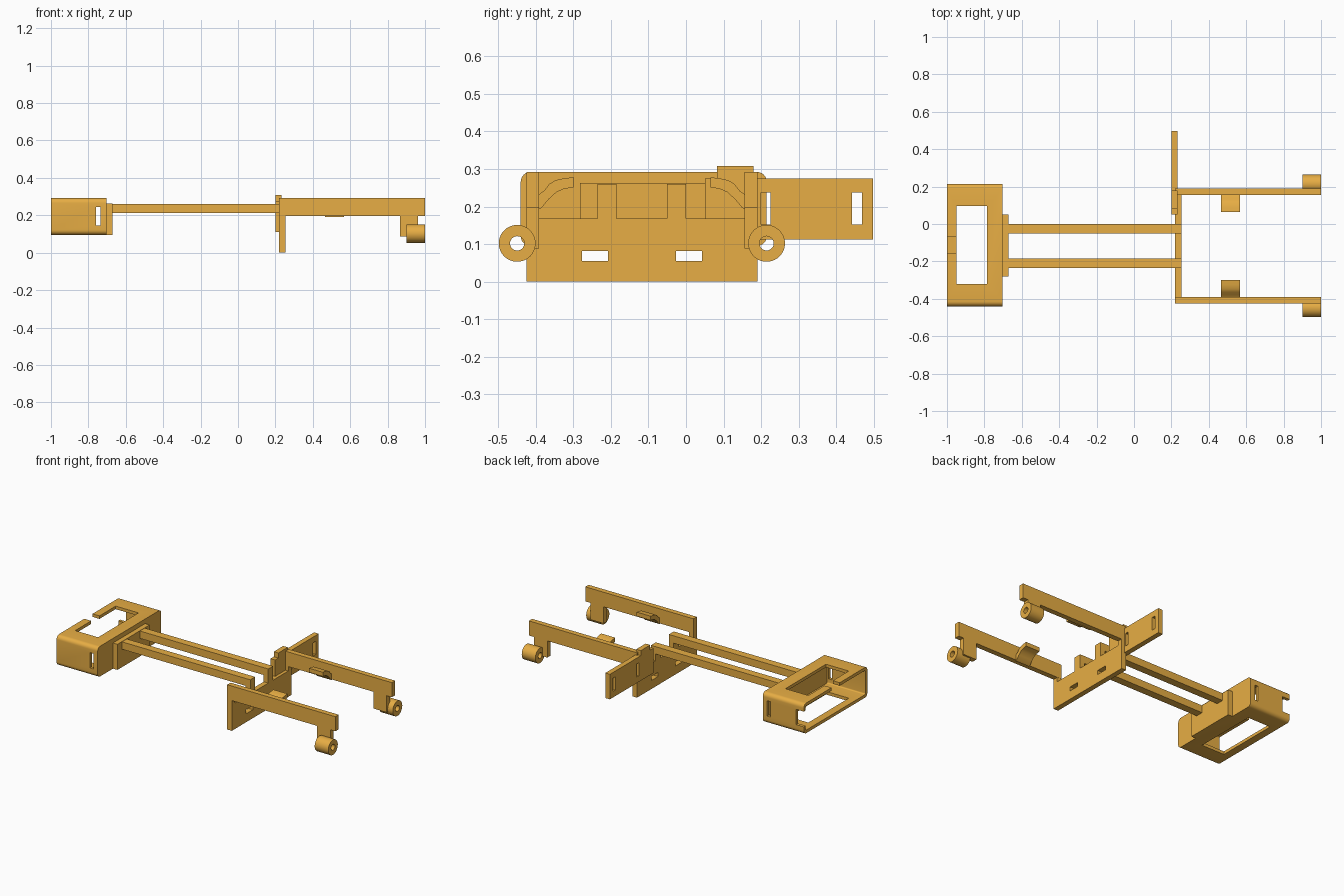
import bpy, bmesh, math

if "Cube" in bpy.data.objects:
    bpy.data.objects.remove(bpy.data.objects["Cube"])

MID = -0.1175  # symmetry plane of the chassis (y)

# Amber plastic
amber = bpy.data.materials.new("amber_plastic")
amber.diffuse_color = (0.8, 0.42, 0.058, 1)
amber.use_nodes = True
amber.node_tree.nodes["Principled BSDF"].inputs["Base Color"].default_value = amber.diffuse_color


def prism(name, axis, pts, lo, hi):
    """Extrude a profile: axis X takes (y, z) points, axis Y takes (x, z)."""
    bm = bmesh.new()
    def put(p, t):
        return (t, p[0], p[1]) if axis == 'X' else (p[0], t, p[1])
    vs = [bm.verts.new(put(p, lo)) for p in pts]
    ws = [bm.verts.new(put(p, hi)) for p in pts]
    n = len(pts)
    bm.faces.new(vs)
    bm.faces.new(ws[::-1])
    for i in range(n):
        bm.faces.new((vs[i], ws[i], ws[(i + 1) % n], vs[(i + 1) % n]))
    bmesh.ops.recalc_face_normals(bm, faces=bm.faces)
    me = bpy.data.meshes.new(name)
    bm.to_mesh(me)
    bm.free()
    me.materials.append(amber)
    ob = bpy.data.objects.new(name, me)
    bpy.context.collection.objects.link(ob)
    return ob


def box(name, x0, x1, y0, y1, z0, z1):
    return prism(name, 'X', [(y0, z0), (y1, z0), (y1, z1), (y0, z1)], x0, x1)


def rounded(y0, y1, z0, z1, r, seg=6):
    pts = []
    for cy, cz, a in ((y1 - r, z1 - r, 0), (y0 + r, z1 - r, 90),
                      (y0 + r, z0 + r, 180), (y1 - r, z0 + r, 270)):
        for i in range(seg + 1):
            t = math.radians(a + 90 * i / seg)
            pts.append((cy + r * math.cos(t), cz + r * math.sin(t)))
    return pts


def circle(cy, cz, r, n=40):
    return [(cy + r * math.cos(2 * math.pi * i / n),
             cz + r * math.sin(2 * math.pi * i / n)) for i in range(n)]


def cut(ob, *cutters):
    for c in cutters:
        m = ob.modifiers.new("cut", 'BOOLEAN')
        m.operation, m.solver, m.object = 'DIFFERENCE', 'EXACT', c
    dg = bpy.context.evaluated_depsgraph_get()
    me = bpy.data.meshes.new_from_object(ob.evaluated_get(dg))
    ob.modifiers.clear()
    ob.data = me
    for c in cutters:
        bpy.data.objects.remove(c)
    return ob


def smooth(ob):
    bpy.ops.object.select_all(action='DESELECT')
    ob.select_set(True)
    bpy.context.view_layer.objects.active = ob
    bpy.ops.object.shade_smooth_by_angle(angle=math.radians(30))


# Hollow end housing, open at the -x end
Y0, Y1, Z0, Z1, T = -0.44, 0.215, 0.095, 0.292, 0.02
housing = prism("end_housing", 'X', rounded(Y0, Y1, Z0, Z1, 0.026), -1.0, -0.704)
cut(housing,
    prism("cavity", 'X', rounded(Y0 + T, Y1 - T, Z0 + T, Z1 - T, 0.008), -1.1, -0.704 - T),
    box("window", -0.95, -0.785, -0.32, 0.097, 0, 0.5),
    box("top_gap", -1.1, -0.94, -0.155, -0.07, 0.2, 0.5),
    box("side_slots", -0.76, -0.735, -0.6, 0.6, 0.145, 0.245),
    box("side_notch", -1.1, -0.945, 0.15, 0.3, 0.145, 0.245))
smooth(housing)

# Mounting plate on the housing
box("housing_bracket", -0.706, -0.672, -0.282, 0.05, 0.095, 0.262)

# Cross plate with two posts that carry the rails
plate = prism("cross_plate", 'X', [
    (-0.425, 0), (0.19, 0), (0.19, 0.2), (0.157, 0.2), (0.157, 0.168),
    (0, 0.168), (0, 0.26), (-0.05, 0.26), (-0.05, 0.168),
    (-0.185, 0.168), (-0.185, 0.26), (-0.235, 0.26), (-0.235, 0.168),
    (-0.392, 0.168), (-0.392, 0.2), (-0.425, 0.2)], 0.22, 0.253)
cut(plate,
    box("slot", 0.1, 0.4, -0.277, -0.208, 0.055, 0.082),
    box("slot", 0.1, 0.4, -0.027, 0.042, 0.055, 0.082))

# Side panel with raised tab
panel = prism("side_panel", 'X', [
    (0.05, 0.112), (0.498, 0.112), (0.498, 0.275), (0.18, 0.275),
    (0.18, 0.308), (0.083, 0.308), (0.083, 0.275), (0.05, 0.275)], 0.2, 0.233)
cut(panel,
    box("slot", 0.1, 0.4, 0.2, 0.225, 0.152, 0.237),
    box("slot", 0.1, 0.4, 0.442, 0.468, 0.152, 0.237))

# Mirrored pairs: rails, arms with legs, wheel bushings, curved clips
for side, s in (("front", 1), ("back", -1)):
    def my(d):
        return MID + s * d

    a, b = sorted((my(-0.1175), my(-0.0675)))
    box(side + "_rail", -0.675, 0.222, a, b, 0.212, 0.26)

    a, b = sorted((my(-0.3075), my(-0.2735)))
    prism(side + "_arm", 'Y', [
        (0.22, 0.197), (0.867, 0.197), (0.867, 0.088), (0.963, 0.088),
        (0.963, 0.197), (1.0, 0.197), (1.0, 0.292), (0.22, 0.292)], a, b)

    c = my(-0.332)
    ring = prism(side + "_bushing", 'X', circle(c, 0.102, 0.049), 0.902, 1.0)
    cut(ring, prism("bore", 'X', circle(c, 0.102, 0.019), 0.8, 1.1))
    smooth(ring)

    clip = prism(side + "_clip", 'X', [(my(y - MID), z) for y, z in (
        (-0.395, 0.192), (-0.385, 0.196), (-0.365, 0.22), (-0.345, 0.238),
        (-0.325, 0.247), (-0.30, 0.251), (-0.30, 0.278), (-0.325, 0.275),
        (-0.348, 0.27), (-0.364, 0.26), (-0.378, 0.242), (-0.395, 0.23))],
        0.465, 0.566)
    smooth(clip)
